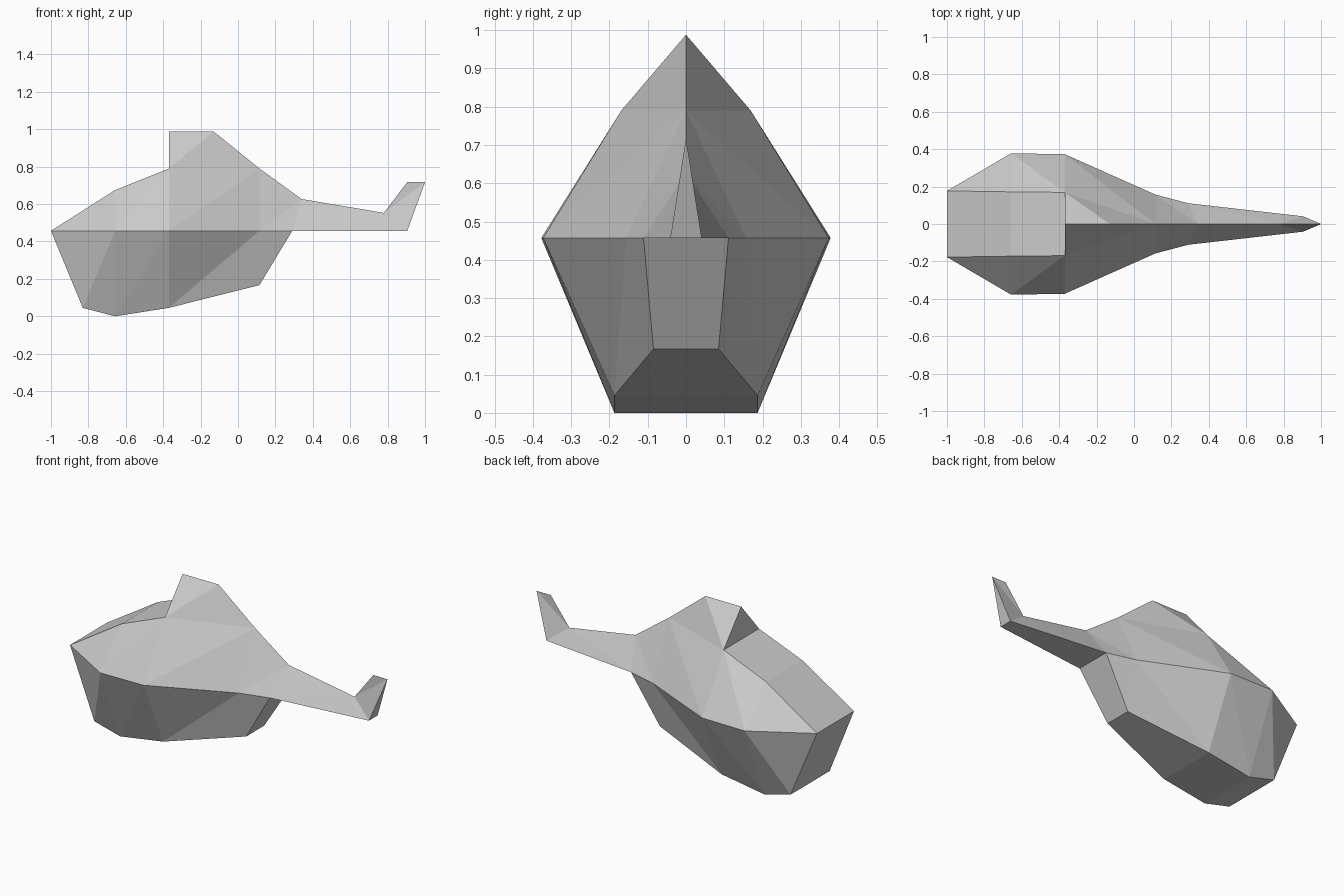
import bpy, bmesh

if "Cube" in bpy.data.objects:
    bpy.data.objects.remove(bpy.data.objects["Cube"])

# Key points of one half: x, half width, z
BELT = {"n": (-1, .177, .457), "a": (-.657, .378, .457), "b": (-.37, .373, .457),
        "c": (.115, .157, .457), "d": (.29, .111, .457), "e": (.905, .041, .457)}
ROOF = {"f": (-.657, .172, .675), "g": (-.37, .169, .79)}
RIDGE = {"h": (-.37, 0, .988), "i": (-.13, 0, .988), "j": (.115, 0, .79),
         "k": (.34, 0, .627), "l": (.78, 0, .553), "m": (.905, 0, .717), "o": (1, 0, .717)}
BELLY = {"p": (-.83, .187, .045), "q": (-.657, .187, 0), "r": (-.37, .187, .045),
         "s": (.115, .085, .167)}
POINTS = {**BELT, **ROOF, **RIDGE, **BELLY}


def build(name, sides, strips=(), caps=(), mirror=True):
    """sides: faces mirrored left/right; strips: edges spanned across the
    centre; caps: an edge spanned across, closed by a ridge point."""
    bm = bmesh.new()
    verts = {}

    def vert(key, side):
        x, y, z = POINTS[key]
        if y == 0:
            side = 1
        if (key, side) not in verts:
            verts[key, side] = bm.verts.new((x, y * side, z))
        return verts[key, side]

    for face in sides:
        for side in ((1, -1) if mirror else (1,)):
            bm.faces.new([vert(k, side) for k in face])
    for u, v in strips:
        bm.faces.new([vert(u, 1), vert(v, 1), vert(v, -1), vert(u, -1)])
    for u, tip in caps:
        bm.faces.new([vert(u, 1), vert(u, -1), vert(tip, 1)])
    bmesh.ops.recalc_face_normals(bm, faces=bm.faces)
    mesh = bpy.data.meshes.new(name)
    bm.to_mesh(mesh)
    bm.free()
    obj = bpy.data.objects.new(name, mesh)
    bpy.context.collection.objects.link(obj)
    return obj


# Fuselage: cabin, engine hump and tail boom above the belt, hull below it
cabin = ["naf", "abg", "agf"]
hump = ["ghi", "gij", "gjb", "bjc"]
boom = ["cjk", "ckd", "dkl", "dle", "elo"]
hull = ["nap", "apq", "abq", "bqr", "bcr", "crs", "cds"]
build("fuselage", cabin + hump + boom + hull,
      strips=["nf", "fg", "np", "pq", "qr", "rs", "sd", "de"],
      caps=["gh", "eo"])

# Flat fin on top of the tail
build("tail_fin", ["lmo"], mirror=False)
